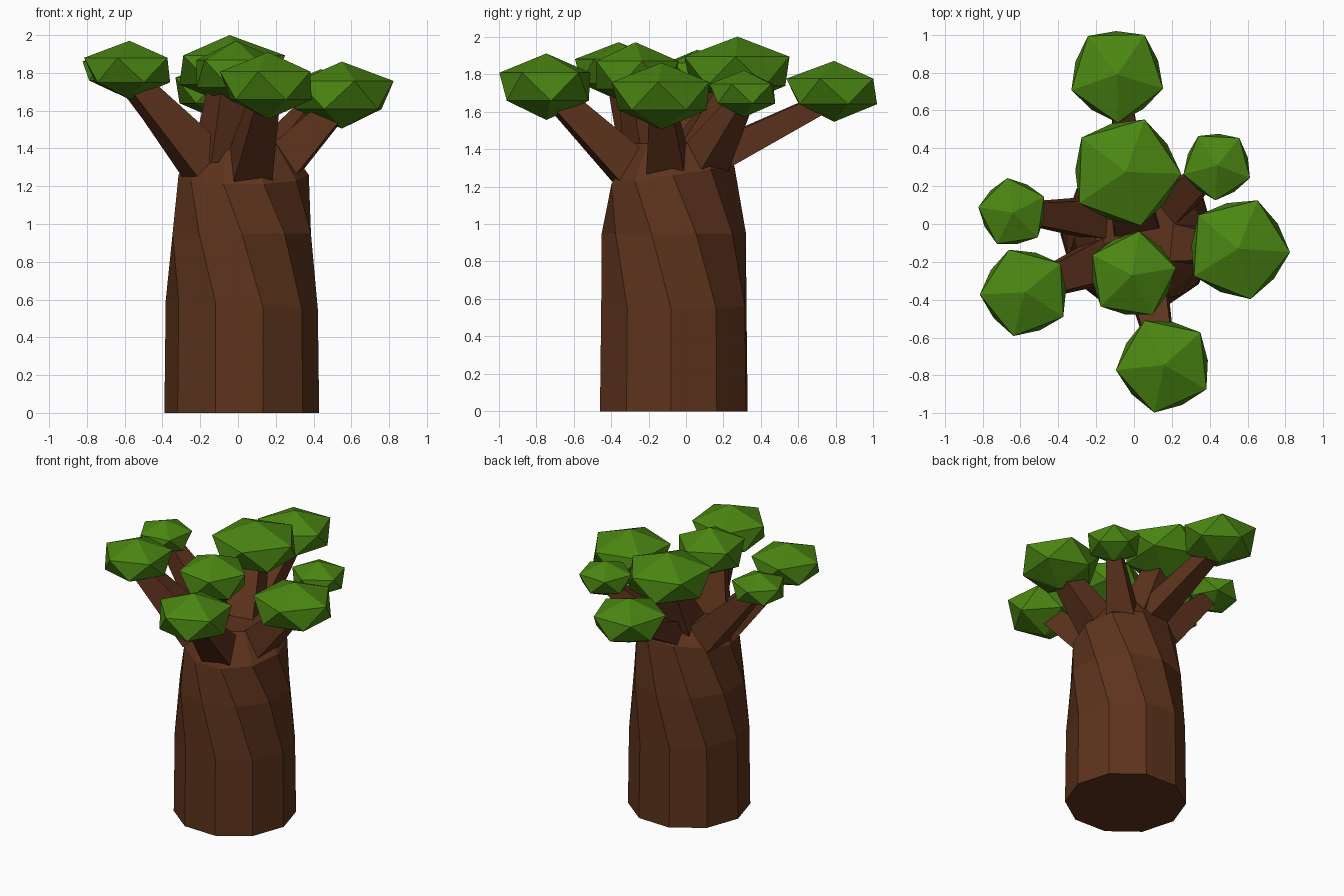
import bpy
import bmesh
from math import sin, cos, radians
from mathutils import Vector

if "Cube" in bpy.data.objects:
    bpy.data.objects.remove(bpy.data.objects["Cube"])


def material(name, rgb):
    m = bpy.data.materials.new(name)
    m.diffuse_color = (*rgb, 1)
    m.use_nodes = True
    m.node_tree.nodes["Principled BSDF"].inputs["Base Color"].default_value = m.diffuse_color
    return m


bark = material("bark", (0.11, 0.033, 0.012))
leaf = material("leaf", (0.07, 0.24, 0.006))


def ring(cx, cy, z, r, phase, n):
    return [Vector((cx + r * cos(radians(phase + 360 * i / n)),
                    cy + r * sin(radians(phase + 360 * i / n)), z)) for i in range(n)]


def loft(name, rings, mat):
    """Skin rings of equal or single-point size into a closed flat-shaded mesh."""
    bm = bmesh.new()
    rows = [[bm.verts.new(p) for p in r] for r in rings]
    n = max(len(r) for r in rows)
    for a, b in zip(rows, rows[1:]):
        for i in range(n):
            j = (i + 1) % n
            quad = [a[i % len(a)], a[j % len(a)], b[j % len(b)], b[i % len(b)]]
            bm.faces.new(list(dict.fromkeys(quad)))
    for r in (rows[0], rows[-1]):
        if len(r) > 2:
            bm.faces.new(r)
    bmesh.ops.recalc_face_normals(bm, faces=bm.faces)
    me = bpy.data.meshes.new(name)
    bm.to_mesh(me)
    bm.free()
    me.materials.append(mat)
    ob = bpy.data.objects.new(name, me)
    bpy.context.collection.objects.link(ob)
    return ob


# Twisted ten-sided trunk with a closed shoulder
profile = [(0.02, -0.065, 0, 0.41, -2), (0.02, -0.065, 0.57, 0.403, -2),
           (0.02, -0.065, 0.95, 0.385, -18), (0.03, -0.07, 1.26, 0.345, -36),
           (0.02, -0.06, 1.43, 0.23, -40)]
trunk_rings = [ring(*p, 10) for p in profile]
for p in trunk_rings[1]:
    p.z -= 0.06 * (p.x - 0.02)
for p in trunk_rings[3]:
    p.z += 0.15 * (p.y + 0.07)
loft("trunk", trunk_rings, bark)


# Four-sided tapered branches: base, tip, base radius, tip radius
def branch(name, a, b, ra, rb):
    a, b = Vector(a), Vector(b)
    d = (b - a).normalized()
    flat = Vector((b.x - a.x, b.y - a.y, 0)).normalized()
    side = Vector((-flat.y, flat.x, 0))
    up = d.cross(side)
    rings = [[c + r * (side * cos(radians(45 + 90 * i)) + up * sin(radians(45 + 90 * i)))
              for i in range(4)] for c, r in ((a, ra), (b, rb))]
    loft(name, rings, bark)


branches = {
    "back": ((0, 0.12, 1.34), (-0.08, 0.76, 1.66), 0.12, 0.07),
    "crown": ((0.0, 0.04, 1.33), (-0.04, 0.25, 1.75), 0.18, 0.1),
    "right_back": ((0.19, 0.1, 1.34), (0.43, 0.3, 1.66), 0.14, 0.065),
    "right": ((0.22, -0.1, 1.31), (0.53, -0.13, 1.63), 0.15, 0.09),
    "front": ((0.06, -0.28, 1.28), (0.15, -0.69, 1.68), 0.15, 0.09),
    "middle": ((-0.09, -0.18, 1.35), (-0.05, -0.26, 1.74), 0.16, 0.11),
    "left_front": ((-0.18, -0.2, 1.33), (-0.54, -0.34, 1.74), 0.16, 0.085),
    "left_back": ((-0.2, 0.03, 1.34), (-0.61, 0.06, 1.78), 0.15, 0.07),
}
for name, spec in branches.items():
    branch("branch_" + name, *spec)


# Flattened icosahedral leaf clusters: x, y, radius, bottom z, top z, turn
clusters = {
    "back": (-0.09, 0.79, 0.255, 1.545, 1.87, 55),
    "crown": (-0.045, 0.275, 0.295, 1.63, 2.0, -2),
    "right_back": (0.44, 0.31, 0.185, 1.57, 1.82, 51),
    "right": (0.55, -0.13, 0.275, 1.505, 1.86, -4),
    "front": (0.16, -0.745, 0.257, 1.555, 1.91, 42),
    "middle": (-0.01, -0.27, 0.235, 1.62, 1.97, 9),
    "left_front": (-0.575, -0.36, 0.24, 1.66, 1.97, -33),
    "left_back": (-0.64, 0.06, 0.185, 1.69, 1.93, 27),
}
for name, (x, y, r, z0, z1, turn) in clusters.items():
    mid, half = (z0 + z1) / 2, (z1 - z0) / 2
    bm = bmesh.new()
    bm.verts.new((x, y, z1))
    for p in ring(x, y, mid + 0.42 * half, r, turn, 5):
        bm.verts.new(p)
    for p in ring(x, y, mid - 0.42 * half, r * 0.9, turn + 36, 5):
        bm.verts.new(p)
    bm.verts.new((x, y, z0))
    bmesh.ops.convex_hull(bm, input=bm.verts)
    bmesh.ops.recalc_face_normals(bm, faces=bm.faces)
    me = bpy.data.meshes.new("leaves_" + name)
    bm.to_mesh(me)
    bm.free()
    me.materials.append(leaf)
    bpy.context.collection.objects.link(bpy.data.objects.new("leaves_" + name, me))
